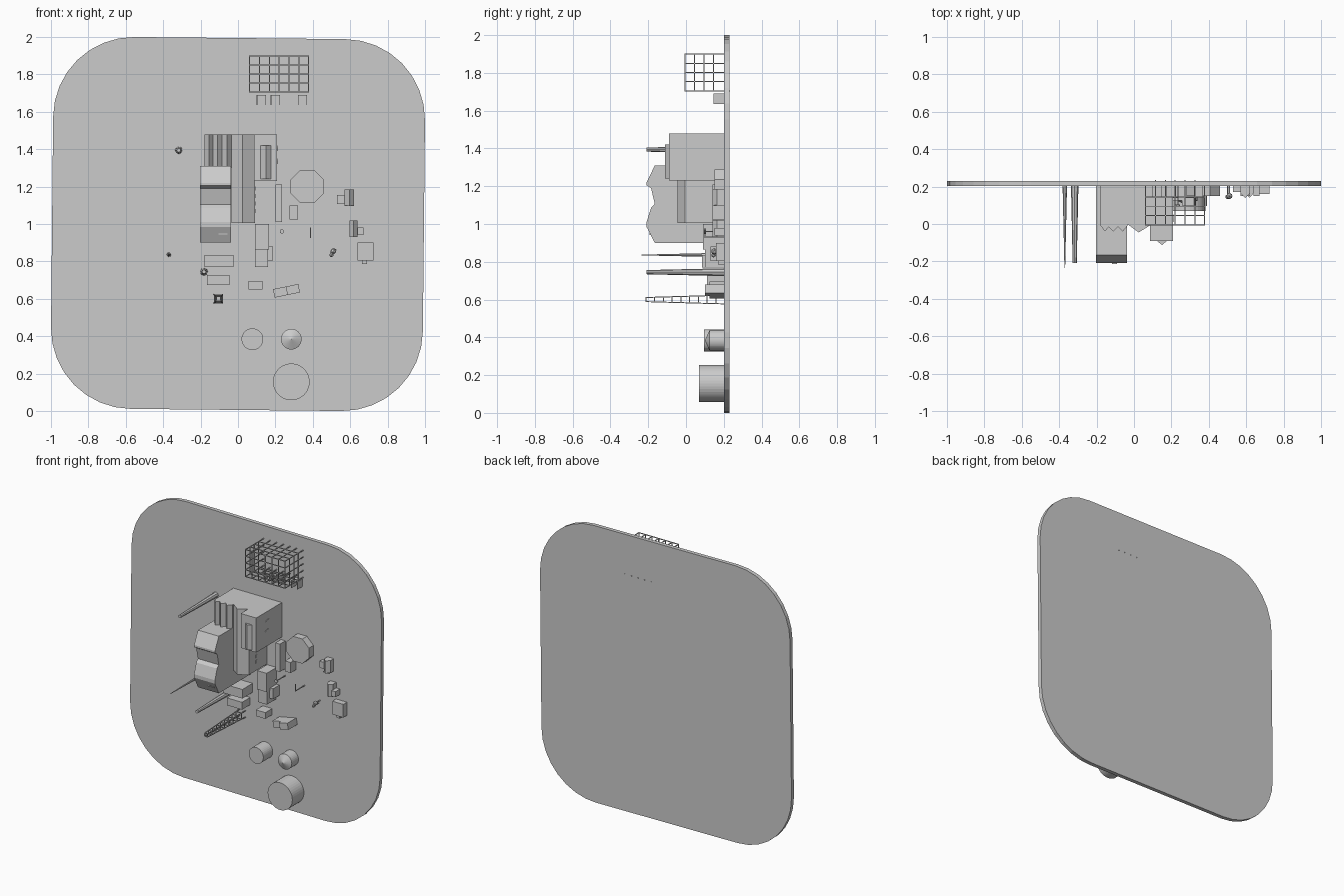
import bpy, bmesh, math
from mathutils import Matrix, Vector

if "Cube" in bpy.data.objects:
    bpy.data.objects.remove(bpy.data.objects["Cube"])

BACK = 0.21  # everything stands on the plate, which fills y 0.205..0.232


def finish(name, bm):
    bmesh.ops.recalc_face_normals(bm, faces=bm.faces)
    me = bpy.data.meshes.new(name)
    bm.to_mesh(me)
    bm.free()
    ob = bpy.data.objects.new(name, me)
    bpy.context.collection.objects.link(ob)
    return ob


def prism(name, pts, a, b, axis='y'):
    """Extrude a 2D outline between a and b along an axis."""
    place = {'x': lambda u, v, t: (t, u, v), 'y': lambda u, v, t: (u, t, v),
             'z': lambda u, v, t: (u, v, t)}[axis]
    bm = bmesh.new()
    va = [bm.verts.new(place(u, v, a)) for u, v in pts]
    vb = [bm.verts.new(place(u, v, b)) for u, v in pts]
    bm.faces.new(va)
    bm.faces.new(vb[::-1])
    n = len(pts)
    for i in range(n):
        j = (i + 1) % n
        bm.faces.new((va[i], va[j], vb[j], vb[i]))
    return finish(name, bm)


def box(name, x0, x1, z0, z1, front, back=BACK):
    return prism(name, [(x0, z0), (x1, z0), (x1, z1), (x0, z1)], front, back)


def cone(name, x, z, r0, r1, front, n, back=BACK, turn=0.0):
    """Cylinder or cone standing out of the plate toward the front."""
    bm = bmesh.new()
    m = Matrix.Translation((x, (front + back) / 2, z)) @ Matrix.Rotation(math.pi / 2, 4, 'X') \
        @ Matrix.Rotation(turn, 4, 'Z')
    bmesh.ops.create_cone(bm, cap_ends=True, segments=n, radius1=r0, radius2=r1,
                          depth=back - front, matrix=m)
    return finish(name, bm)


def rods(name, segs, w):
    """Square bars along a list of point pairs."""
    bm = bmesh.new()
    for p, q in segs:
        p, q = Vector(p), Vector(q)
        d = q - p
        m = Matrix.Translation((p + q) / 2) @ d.to_track_quat('Z', 'Y').to_matrix().to_4x4() \
            @ Matrix.Diagonal((w, w, d.length, 1))
        bmesh.ops.create_cube(bm, size=1, matrix=m)
    return finish(name, bm)


# Rounded square base plate, very slightly turned
outline = []
for k, (sx, sz) in enumerate([(1, 1), (-1, 1), (-1, -1), (1, -1)]):
    for i in range(9):
        t = math.radians(90 * k + i * 11.25)
        u = sx * 0.564 + 0.43 * math.cos(t)
        v = sz * 0.564 + 0.43 * math.sin(t)
        outline.append((u + 0.01 * v, 1 + v - 0.01 * u))
prism('base_plate', outline, 0.202, 0.23)

# Stepped faceted block
prism('faceted_block', [(BACK, 0.9), (-0.165, 0.9), (-0.209, 0.985), (-0.209, 1.01), (-0.185, 1.085),
      (-0.165, 1.105), (-0.185, 1.19), (-0.209, 1.205), (-0.209, 1.22), (-0.165, 1.31), (BACK, 1.31)],
      -0.203, -0.037, 'x')
box('block_slit', -0.105, -0.055, 0.945, 0.95, -0.195, -0.17)

# Pleated block and folded tower
prism('pleated_block', [(-0.178, BACK), (-0.178, -0.01), (-0.155, -0.04), (-0.135, -0.015), (-0.11, -0.04),
      (-0.085, -0.015), (-0.06, -0.04), (-0.035, -0.01), (-0.035, BACK)], 1.3, 1.478, 'z')
prism('folded_tower', [(-0.036, BACK), (-0.036, 0.0), (0.025, -0.045), (0.09, -0.005), (0.09, BACK)],
      1.005, 1.478, 'z')

# Overhanging box with wedge panel and side windows
box('overhang_box', 0.085, 0.208, 1.23, 1.478, -0.09)
prism('wedge_panel', [(0.115, -0.085), (0.15, -0.112), (0.182, -0.085)], 1.24, 1.42, 'z')
for z in (1.32, 1.39):
    prism('side_window', [(0.01, z + 0.02), (0.05, z), (0.05, z + 0.03), (0.03, z + 0.03)], 0.2, 0.211, 'x')
for i in range(4):
    prism('tower_window', [(0.07, 1.06 + i * 0.04), (0.085, 1.06 + i * 0.04), (0.085, 1.08 + i * 0.04),
          (0.07, 1.08 + i * 0.04)], 0.085, 0.094, 'x')

# Low buildings
for x0, x1, z0, z1, f in [
        (0.09, 0.165, 0.865, 1.0, 0.09), (0.09, 0.16, 0.77, 0.87, 0.1), (0.155, 0.188, 0.805, 0.88, 0.13),
        (0.2, 0.235, 1.01, 1.21, 0.14), (0.275, 0.32, 1.025, 1.1, 0.14),
        (-0.178, -0.025, 0.77, 0.835, 0.085), (-0.165, -0.045, 0.675, 0.728, 0.11),
        (0.055, 0.13, 0.65, 0.695, 0.125),
        (0.57, 0.62, 1.095, 1.1, 0.15), (0.53, 0.572, 1.108, 1.155, 0.17),
        (0.638, 0.67, 0.94, 0.98, 0.15), (0.638, 0.725, 0.805, 0.9, 0.16), (0.663, 0.69, 0.785, 0.807, 0.17)]:
    box('low_building', x0, x1, z0, z1, f)

# Gabled houses
for x0, x1, z0, z1 in [(0.57, 0.62, 1.095, 1.185), (0.595, 0.64, 0.93, 1.02)]:
    prism('gabled_house', [(x0, BACK), (x0, 0.165), ((x0 + x1) / 2, 0.14), (x1, 0.165), (x1, BACK)],
          z0, z1, 'z')

# Tilted twin shed with different depths
for u0, u1, f in [(-0.07, 0.0, 0.125), (0.0, 0.068, 0.1)]:
    c, s = math.cos(0.2), math.sin(0.2)
    prism('tilted_shed', [(0.26 + u * c - v * s, 0.643 + u * s + v * c) for u, v in
          [(u0, -0.023), (u1, -0.023), (u1, 0.023), (u0, 0.023)]], f, BACK)

# Octagonal and round tanks
cone('octagon_tank', 0.37, 1.2, 0.096, 0.096, 0.15, 8, turn=math.pi / 8)
cone('round_tank', 0.077, 0.384, 0.058, 0.058, 0.095, 32)
cone('cone_tank', 0.285, 0.384, 0.055, 0.055, 0.125, 32)
cone('cone_tank_roof', 0.285, 0.384, 0.055, 0.0, 0.1, 32, 0.125)
cone('large_tank', 0.285, 0.156, 0.098, 0.098, 0.07, 40)

# Masts
cone('mast', -0.317, 1.394, 0.02, 0.011, -0.209, 8)
cone('mast', -0.182, 0.745, 0.021, 0.011, -0.209, 8)
cone('needle_mast', -0.37, 0.836, 0.012, 0.002, -0.235, 8)

# Lattice tower
segs, cx, cz, levels = [], -0.105, 0.6, 9
corners = [(-1, -1), (1, -1), (1, 1), (-1, 1)]


def node(level, k):
    t = level / levels
    r = 0.023 - 0.012 * t
    return (cx + corners[k % 4][0] * r, 0.205 - 0.417 * t, cz + corners[k % 4][1] * r)


for k in range(4):
    segs.append((node(0, k), node(levels, k)))
    for lv in range(1, levels + 1):
        segs.append((node(lv, k), node(lv, k + 1)))
rods('lattice_tower', segs, 0.005)

# Open bar cage
xs = [0.0625 + i * 0.0525 for i in range(7)]
zs = [1.705 + i * 0.0485 for i in range(5)]
ys = [-0.005 + i * 0.05 for i in range(4)]
segs = []
for y in ys:
    for x in (xs if y == ys[0] else (xs[0], xs[-1])):
        segs.append(((x, y, zs[0]), (x, y, zs[-1])))
    for z in (zs if y == ys[0] else (zs[0], zs[-1])):
        segs.append(((xs[0], y, z), (xs[-1], y, z)))
for i, x in enumerate(xs):
    for j, z in enumerate(zs):
        if i in (0, 6) or j in (0, 4):
            end = 0.234 if j == 0 and 0 < i < 6 else BACK
            segs.append(((x, ys[0], z), (x, end, z)))
rods('bar_cage', segs, 0.005)

# Arches under the cage
for x in (0.1, 0.175, 0.32):
    w, t = 0.05, 0.004
    prism('arch', [(x, 1.635), (x, 1.69), (x + w, 1.69), (x + w, 1.635), (x + w - t, 1.635),
          (x + w - t, 1.686), (x + t, 1.686), (x + t, 1.635)], 0.145, BACK)

# Lamp posts and small knobs
rods('lamp_posts', [((0.235, 0.21, 0.96), (0.235, 0.1, 0.96)), ((0.388, 0.1, 0.925), (0.388, 0.1, 0.98)),
     ((0.388, 0.21, 0.93), (0.388, 0.1, 0.93))], 0.005)
cone('lamp_head', 0.235, 0.96, 0.012, 0.012, 0.095, 8, 0.105)
for x, y, z, r in [(0.51, 0.15, 0.855, 0.018), (0.5, 0.145, 0.835, 0.013)]:
    bm = bmesh.new()
    bmesh.ops.create_icosphere(bm, subdivisions=1, radius=r, matrix=Matrix.Translation((x, y, z)))
    finish('knob', bm)
    cone('knob_post', x, z, 0.004, 0.004, y, 6)
